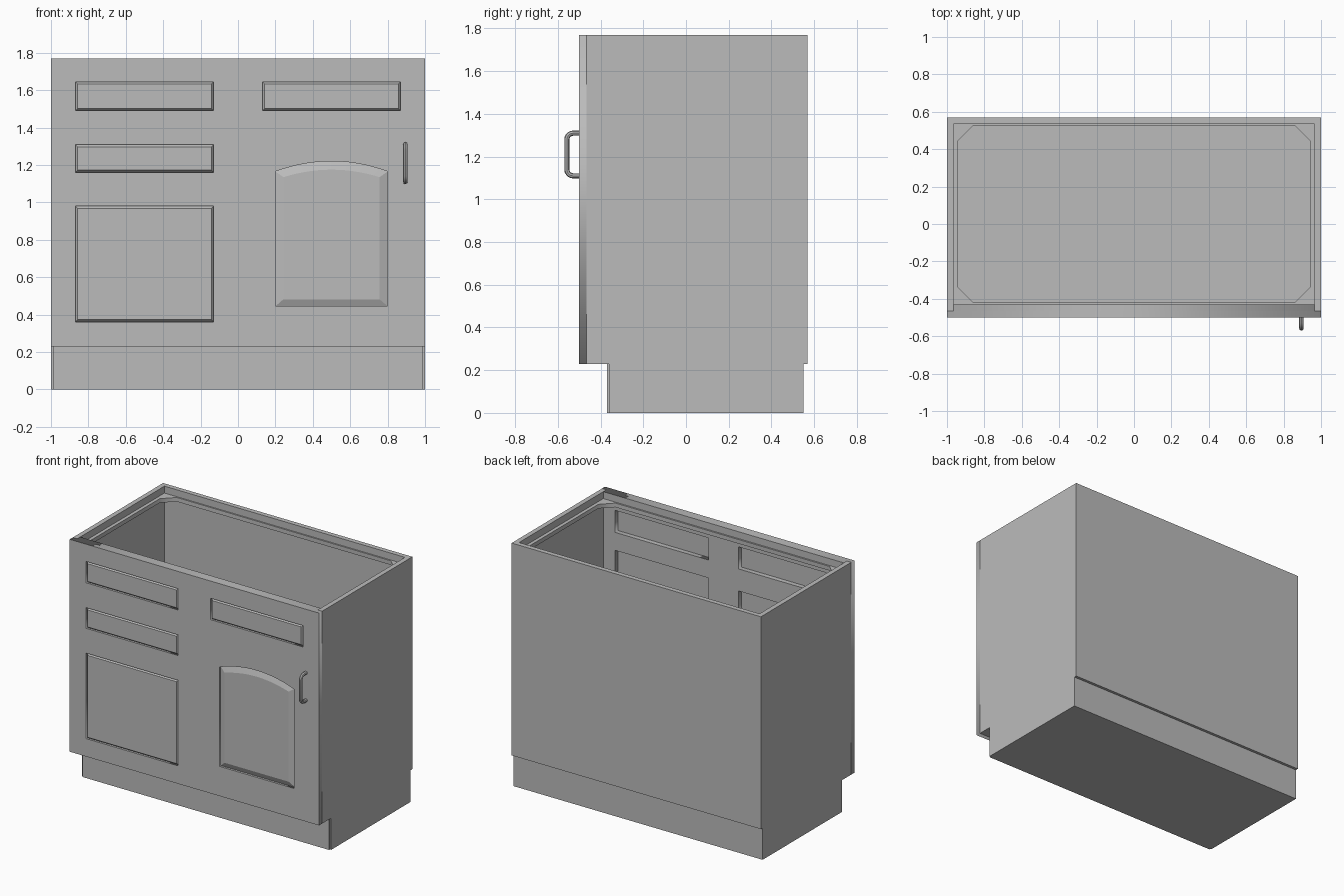
import bpy, bmesh, math
from mathutils import Vector

if "Cube" in bpy.data.objects:
    bpy.data.objects.remove(bpy.data.objects["Cube"], do_unlink=True)

grey = bpy.data.materials.new("plain grey")
grey.use_nodes = True
grey.diffuse_color = (0.5, 0.5, 0.5, 1)
grey.node_tree.nodes["Principled BSDF"].inputs["Base Color"].default_value = (0.5, 0.5, 0.5, 1)


def finish(name, data):
    obj = bpy.data.objects.new(name, data)
    bpy.context.collection.objects.link(obj)
    data.materials.append(grey)
    return obj


def to_mesh(obj):
    bpy.ops.object.select_all(action="DESELECT")
    obj.select_set(True)
    bpy.context.view_layer.objects.active = obj
    bpy.ops.object.convert(target="MESH")
    return bpy.context.object


def box(name, x0, x1, y0, y1, z0, z1):
    bm = bmesh.new()
    bmesh.ops.create_cube(bm, size=1)
    for v in bm.verts:
        v.co = Vector((x0 + (v.co.x + .5) * (x1 - x0),
                       y0 + (v.co.y + .5) * (y1 - y0),
                       z0 + (v.co.z + .5) * (z1 - z0)))
    mesh = bpy.data.meshes.new(name)
    bm.to_mesh(mesh)
    bm.free()
    return finish(name, mesh)


def outline(x0, x1, z0, z1, rise=0):
    """Rectangle, with an arched top when rise is above zero."""
    pts = [(x0, z0), (x1, z0)]
    steps = 14 if rise else 1
    for i in range(steps + 1):
        t = i / steps
        pts.append((x1 + (x0 - x1) * t, z1 + rise * (1 - (2 * t - 1) ** 2)))
    return pts


def plate(name, loops, a, b, upright=True):
    """Flat sheet with holes: first loop is the edge, the others are openings."""
    cu = bpy.data.curves.new(name, "CURVE")
    cu.dimensions = "2D"
    cu.fill_mode = "BOTH"
    cu.extrude = (b - a) / 2
    for pts in loops:
        sp = cu.splines.new("POLY")
        sp.points.add(len(pts) - 1)
        for p, (u, v) in zip(sp.points, pts):
            p.co = (u, v, 0, 1)
        sp.use_cyclic_u = True
    obj = finish(name, cu)
    mid = (a + b) / 2
    if upright:
        obj.rotation_euler.x = math.pi / 2
        obj.location.y = mid
    else:
        obj.location.z = mid
    return to_mesh(obj)


def raised_panel(name, outer, inner):
    """Panel whose sloped border rises from the groove to the front plane."""
    bm = bmesh.new()
    rings = [[bm.verts.new((x, y, z)) for x, z in pts]
             for pts, y in ((outer, -.466), (outer, -.484), (inner, -.5))]
    n = len(outer)
    for a, b in zip(rings, rings[1:]):
        for i in range(n):
            bm.faces.new((a[i], a[(i + 1) % n], b[(i + 1) % n], b[i]))
    bm.faces.new(rings[0])
    bm.faces.new(rings[-1])
    bmesh.ops.recalc_face_normals(bm, faces=bm.faces)
    mesh = bpy.data.meshes.new(name)
    bm.to_mesh(mesh)
    bm.free()
    return finish(name, mesh)


# Carcass walls and floor
box("left_wall", .965, 1, -.465, .57, .23, 1.77)
box("right_wall", -1, -.965, -.465, .57, .23, 1.77)
box("back_wall", -.965, .965, .535, .57, .23, 1.77)
box("cabinet_floor", -.965, .965, -.465, .535, .23, .265)

# Toe kick
box("base_plinth", -1, 1, -.36, .55, 0, .23)
box("kick_board", -.99, .99, -.37, -.36, 0, .23)

# Front skin with its panels
drawers = {
    "upper_right_drawer": (-.87, -.13, 1.49, 1.645),
    "middle_right_drawer": (-.87, -.13, 1.16, 1.31),
    "lower_right_panel": (-.87, -.13, .36, .98),
    "upper_left_drawer": (.13, .87, 1.49, 1.645),
}
holes = []
for name, (x0, x1, z0, z1) in drawers.items():
    edge = outline(x0, x1, z0, z1)
    holes.append(edge)
    g = .013
    raised_panel(name, edge, outline(x0 + g, x1 - g, z0 + g, z1 - g))
door_edge = outline(.2, .8, .445, 1.165, .055)
holes.append(door_edge)
raised_panel("arched_door_panel", door_edge, outline(.243, .757, .482, 1.135, .04))
plate("front_face", [outline(-1, 1, .23, 1.77)] + holes, -.5, -.465)

# Inner face frame with plain openings
openings = [outline(*r) for r in (
    (-.87, -.12, 1.5, 1.66), (-.87, -.12, 1.15, 1.34), (-.87, -.12, .35, .99),
    (.12, .87, 1.5, 1.66), (.12, .87, .35, 1.37))]
plate("inner_frame", [outline(-.965, .965, .265, 1.77)] + openings, -.465, -.43)

# Support ledge with corner braces, just below the rim
x, y0, y1, c = .94, -.418, .525, .08
brace_hole = [(-x + c, y0), (x - c, y0), (x, y0 + c), (x, y1 - c),
              (x - c, y1), (-x + c, y1), (-x, y1 - c), (-x, y0 + c)]
plate("corner_brace_ledge", [outline(-.965, .965, -.43, .535), brace_hole],
      1.69, 1.72, upright=False)

# Pull handle with rounded corners
cu = bpy.data.curves.new("door_handle", "CURVE")
cu.dimensions = "3D"
cu.bevel_depth = .012
cu.bevel_resolution = 2
cu.use_fill_caps = True
path = [(-.495, 1.11)]
for zc, start in ((1.14, -90), (1.28, 180)):
    for i in range(6):
        ang = math.radians(start - 18 * i)
        path.append((-.528 + .03 * math.cos(ang), zc + .03 * math.sin(ang)))
path.append((-.495, 1.31))
sp = cu.splines.new("POLY")
sp.points.add(len(path) - 1)
for p, (y, z) in zip(sp.points, path):
    p.co = (.895, y, z, 1)
handle = to_mesh(finish("door_handle", cu))
bpy.ops.object.shade_smooth_by_angle(angle=math.radians(40))
